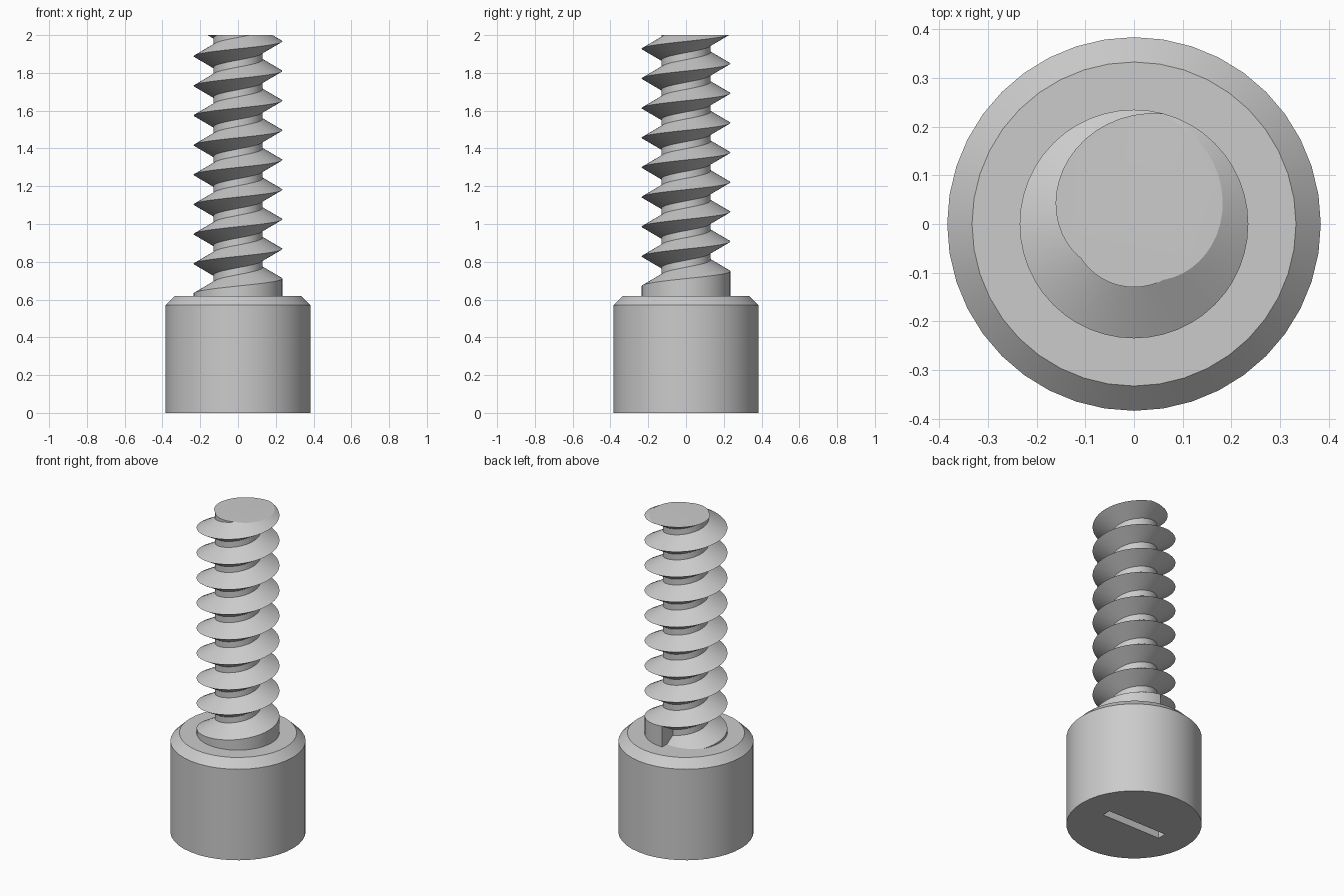
import bpy, bmesh
from math import sin, cos, radians

cube = bpy.data.objects.get("Cube")
if cube:
    bpy.data.objects.remove(cube, do_unlink=True)

steel = bpy.data.materials.new("steel_grey")
steel.use_nodes = True
grey = (0.6, 0.6, 0.6, 1)
steel.diffuse_color = grey
steel.node_tree.nodes["Principled BSDF"].inputs["Base Color"].default_value = grey

CORE, CREST = 0.13, 0.235      # thread radii
PITCH, HALF = 0.157, 0.06      # thread rise per turn, half its root width
HEAD_TOP, TIP = 0.62, 2.0
STEP = 7.5                     # degrees per thread segment


def crest_z(deg):
    return 0.711 + PITCH * deg / 360


def polar(r, deg, z):
    a = radians(deg)
    return (r * cos(a), r * sin(a), z)


def finish(bm, name):
    bmesh.ops.recalc_face_normals(bm, faces=bm.faces)
    mesh = bpy.data.meshes.new(name)
    bm.to_mesh(mesh)
    bm.free()
    obj = bpy.data.objects.new(name, mesh)
    bpy.context.collection.objects.link(obj)
    mesh.materials.append(steel)
    return obj


def smooth(obj):
    bpy.ops.object.select_all(action='DESELECT')
    obj.select_set(True)
    bpy.context.view_layer.objects.active = obj
    bpy.ops.object.shade_smooth_by_angle(angle=radians(30))


# Head: turned profile with a chamfered shoulder
bm = bmesh.new()
profile = [(0, 0), (0.384, 0), (0.384, 0.57), (0.333, HEAD_TOP), (0, HEAD_TOP)]
SIDES = 40
rings = [[bm.verts.new(polar(r, 360 * i / SIDES, z)) for i in range(SIDES)]
         for r, z in profile[1:-1]]
for low, high in zip(rings, rings[1:]):
    for i in range(SIDES):
        j = (i + 1) % SIDES
        bm.faces.new((low[i], low[j], high[j], high[i]))
bm.faces.new(rings[0])
bm.faces.new(rings[-1])
head = finish(bm, "screw_head")

# Straight driver slot cut into the underside
bm = bmesh.new()
bmesh.ops.create_cube(bm, size=1)
bmesh.ops.scale(bm, vec=(0.41, 0.056, 0.2), verts=bm.verts)
cutter = finish(bm, "slot_cutter")
cutter.hide_render = True
cut = head.modifiers.new("slot", 'BOOLEAN')
cut.object = cutter
cut.solver = 'EXACT'
bpy.context.view_layer.objects.active = head
bpy.ops.object.modifier_apply(modifier="slot")
bpy.data.objects.remove(cutter, do_unlink=True)
smooth(head)

# Threaded shaft: V-shaped section swept up a helix, cut flat at the tip
bm = bmesh.new()
section = [(CORE, -HALF), (CREST, 0), (CORE, HALF), (CORE, PITCH - HALF)]
previous = None
deg = -540
while crest_z(deg) < TIP + 2 * PITCH:
    row = [bm.verts.new(polar(r, deg, crest_z(deg) + dz)) for r, dz in section]
    if previous:
        for k in range(3):
            bm.faces.new((previous[k], row[k], row[k + 1], previous[k + 1]))
    previous = row
    deg += STEP
bmesh.ops.remove_doubles(bm, verts=bm.verts, dist=0.0005)
result = bmesh.ops.bisect_plane(bm, geom=bm.verts[:] + bm.edges[:] + bm.faces[:],
                                plane_co=(0, 0, TIP), plane_no=(0, 0, 1),
                                clear_outer=True)
rim = [e for e in result["geom_cut"] if isinstance(e, bmesh.types.BMEdge)]
bmesh.ops.edgeloop_fill(bm, edges=rim)
smooth(finish(bm, "threaded_shaft"))

# Collar: wall under the first turn of thread, ending in a radial step
bm = bmesh.new()
base = HEAD_TOP - 0.02
previous = None
for i in range(int(360 / STEP) + 1):
    deg = 90 - i * STEP
    top = max(crest_z(deg), base + 0.005)
    row = [bm.verts.new(p) for p in (polar(CORE - 0.01, deg, base),
                                     polar(CREST, deg, base),
                                     polar(CREST, deg, top),
                                     polar(CORE - 0.01, deg, max(top - HALF, base + 0.002)))]
    if previous:
        for k in range(4):
            n = (k + 1) % 4
            bm.faces.new((previous[k], row[k], row[n], previous[n]))
    else:
        bm.faces.new(row)
    previous = row
bm.faces.new(previous)
smooth(finish(bm, "thread_collar"))
